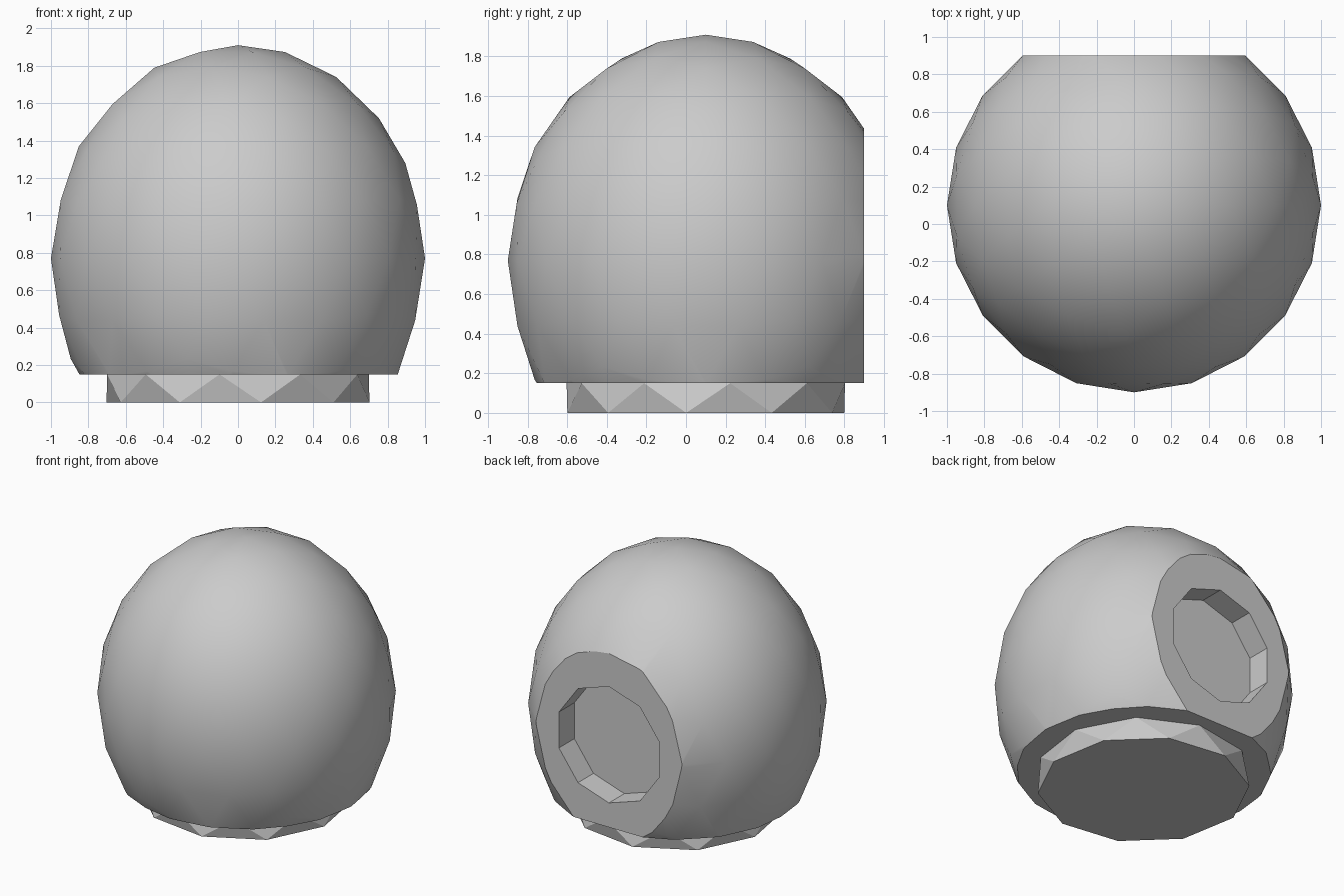
import bpy, bmesh, math
from mathutils import Vector

cube = bpy.data.objects.get("Cube")
if cube:
    bpy.data.objects.remove(cube, do_unlink=True)

# Single grey finish
grey = bpy.data.materials.new("plain_grey")
grey.use_nodes = True
colour = (0.6, 0.6, 0.6, 1)
grey.diffuse_color = colour
grey.node_tree.nodes["Principled BSDF"].inputs["Base Color"].default_value = colour

AXIS_Y = 0.1      # vertical axis shared by the shell and the foot
FLOOR = 0.15      # underside of the shell
BACK = 0.9        # flat rear face
WAIST = 0.77      # height of the widest ring


def make_object(name, bm):
    bmesh.ops.recalc_face_normals(bm, faces=bm.faces)
    mesh = bpy.data.meshes.new(name)
    bm.to_mesh(mesh)
    bm.free()
    mesh.materials.append(grey)
    obj = bpy.data.objects.new(name, mesh)
    bpy.context.collection.objects.link(obj)
    return obj


def activate(obj):
    bpy.ops.object.select_all(action='DESELECT')
    obj.select_set(True)
    bpy.context.view_layer.objects.active = obj


def cut_flat(bm, point, normal):
    """Slice away everything beyond a plane and cap the opening."""
    result = bmesh.ops.bisect_plane(
        bm, geom=bm.verts[:] + bm.edges[:] + bm.faces[:],
        plane_co=point, plane_no=normal, clear_outer=True)
    rim = [e for e in result["geom_cut"] if isinstance(e, bmesh.types.BMEdge)]
    bmesh.ops.contextual_create(bm, geom=rim)


# Egg-shaped shell with a flat underside and a flat back
bm = bmesh.new()
bmesh.ops.create_icosphere(bm, subdivisions=3, radius=1)
reach = [max(abs(v.co[i]) for v in bm.verts) for i in range(3)]
for v in bm.verts:
    x, y, z = (v.co[i] / reach[i] for i in range(3))
    v.co = Vector((x, y + AXIS_Y, WAIST + z * (1.14 if z > 0 else 1.2)))
cut_flat(bm, (0, 0, FLOOR), (0, 0, -1))
cut_flat(bm, (0, BACK, 0), (0, 1, 0))
shell = make_object("shell", bm)

# Ten-sided recess sunk into the flat back
bpy.ops.mesh.primitive_cylinder_add(
    vertices=10, radius=0.43, depth=0.36,
    location=(0, BACK, 0.76), rotation=(math.pi / 2, 0, 0))
cutter = bpy.context.object
cutter.name = "recess_cutter"
cutter.hide_render = True
cutter.data.materials.append(grey)
recess = shell.modifiers.new("recess", 'BOOLEAN')
recess.operation = 'DIFFERENCE'
recess.solver = 'EXACT'
recess.object = cutter
activate(shell)
bpy.ops.object.modifier_apply(modifier="recess")
bpy.data.objects.remove(cutter, do_unlink=True)
activate(shell)
bpy.ops.object.shade_smooth_by_angle(angle=math.radians(30))

# Faceted foot: two ten-sided rings, half a step apart, joined by triangles
bm = bmesh.new()
SIDES = 10


def ring(z, offset):
    verts = []
    for k in range(SIDES):
        a = math.radians(offset) + math.tau * k / SIDES
        verts.append(bm.verts.new(
            (0.71 * math.sin(a), AXIS_Y - 0.71 * math.cos(a), z)))
    return verts


low, high = ring(0, 10), ring(FLOOR, 28)
for k in range(SIDES):
    n = (k + 1) % SIDES
    bm.faces.new((low[k], low[n], high[k]))
    bm.faces.new((high[k], low[n], high[n]))
bm.faces.new(low)
bm.faces.new(high)
make_object("foot", bm)
